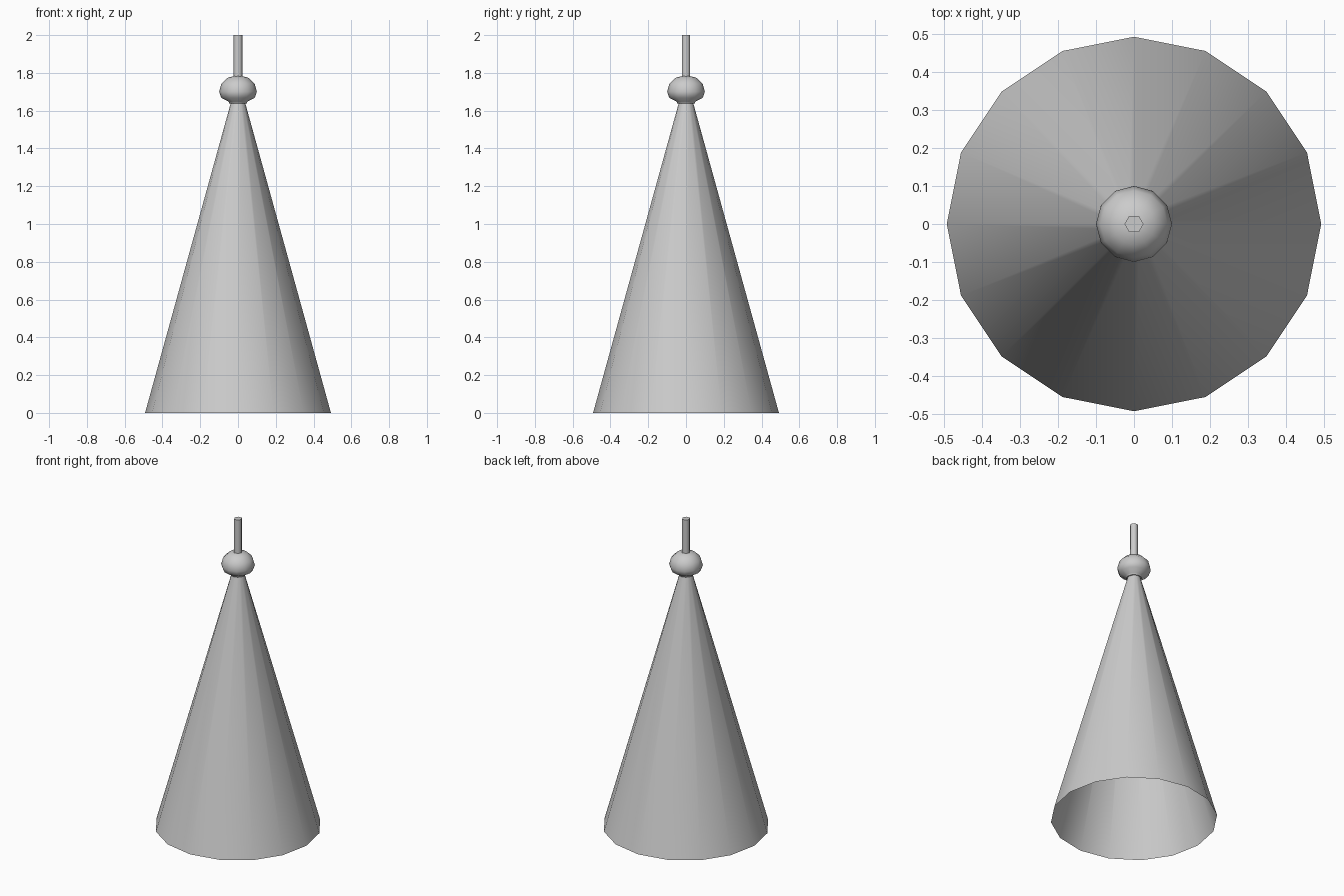
import bpy, bmesh
from math import cos, sin, pi, radians

if "Cube" in bpy.data.objects:
    bpy.data.objects.remove(bpy.data.objects["Cube"])


def lathe(name, profile, sides, cap_top=False, angle=30):
    """Spin (radius, z) points around z; the first vertex lies on +x."""
    bm = bmesh.new()
    rings = [[bm.verts.new((r * cos(2 * pi * i / sides), r * sin(2 * pi * i / sides), z))
              for i in range(sides)] for r, z in profile]
    for low, high in zip(rings, rings[1:]):
        for i in range(sides):
            j = (i + 1) % sides
            bm.faces.new((low[i], low[j], high[j], high[i]))
    if cap_top:
        bm.faces.new(rings[-1])
    mesh = bpy.data.meshes.new(name)
    bm.to_mesh(mesh)
    bm.free()
    obj = bpy.data.objects.new(name, mesh)
    bpy.context.collection.objects.link(obj)
    bpy.ops.object.select_all(action='DESELECT')
    obj.select_set(True)
    bpy.context.view_layer.objects.active = obj
    bpy.ops.object.shade_smooth_by_angle(angle=radians(angle))
    return obj


# Open-bottomed conical roof
lathe("cone_roof", [(0.492, 0), (0.037, 1.645)], 16)

# Rounded knob with a small collar underneath
lathe("finial_knob", [(0.035, 1.638), (0.046, 1.638), (0.05, 1.648), (0.088, 1.667),
                      (0.1, 1.7), (0.088, 1.743), (0.055, 1.774), (0.02, 1.783)],
      12, cap_top=True, angle=50)

# Hexagonal spike
lathe("finial_rod", [(0.025, 1.76), (0.025, 2.0)], 6, cap_top=True, angle=65)
